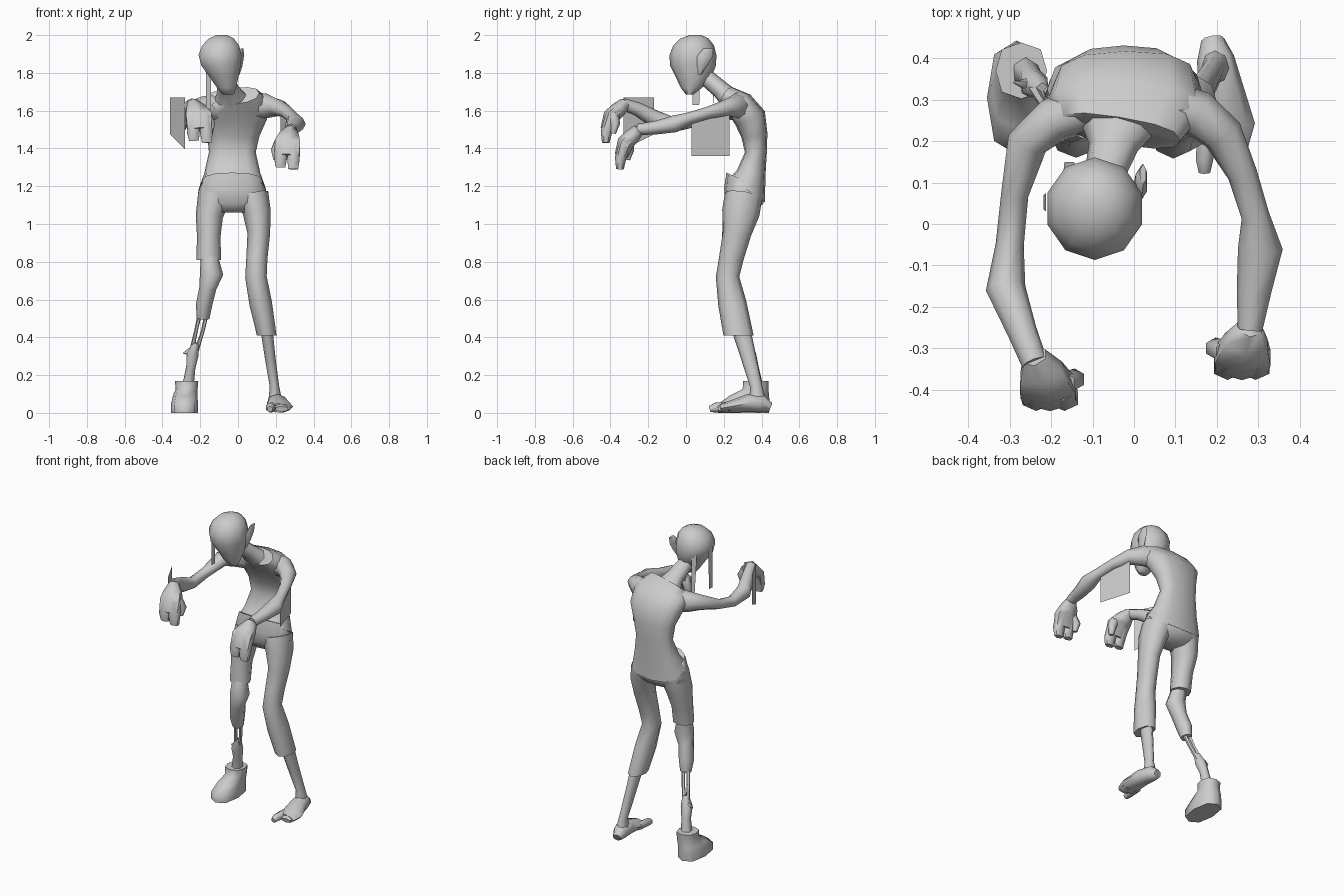
import bpy, bmesh, math
from mathutils import Vector


def loft(name, rings, n=8, p=1.0):
    """Skin rings (x, y, z, width radius, depth radius[, tilt]) square to their path.
    p below 1 makes the section boxier; tilt near 180 is for paths running down."""
    bm = bmesh.new()
    pts = [Vector(r[:3]) for r in rings]
    sec = []
    for k in range(n):
        a = math.tau * k / n - math.pi / 2
        sec.append([math.copysign(abs(f(a)) ** p, f(a)) if abs(f(a)) > 1e-6 else 0
                    for f in (math.cos, math.sin)])
    loops = []
    for i, r in enumerate(rings):
        t = (pts[min(i + 1, len(pts) - 1)] - pts[max(i - 1, 0)]).normalized()
        if len(r) > 5:
            a = math.radians(r[5])
            t = Vector((0, -math.sin(a), math.cos(a)))
        u = Vector((1, 0, 0))
        u = (u - t * u.dot(t)).normalized()
        v = t.cross(u)
        loops.append([bm.verts.new(pts[i] + u * r[3] * c + v * r[4] * s) for c, s in sec])
    for a, b in zip(loops, loops[1:]):
        for k in range(n):
            j = (k + 1) % n
            bm.faces.new((a[k], a[j], b[j], b[k]))
    bm.faces.new(loops[0][::-1])
    bm.faces.new(loops[-1])
    return finish(name, bm)


def card(name, *corners):
    bm = bmesh.new()
    bm.faces.new([bm.verts.new(c) for c in corners])
    return finish(name, bm)


def finish(name, bm):
    if len(bm.faces) > 1:
        bmesh.ops.recalc_face_normals(bm, faces=bm.faces)
    me = bpy.data.meshes.new(name)
    bm.to_mesh(me)
    bm.free()
    ob = bpy.data.objects.new(name, me)
    bpy.context.collection.objects.link(ob)
    return ob


def hand(side, wrist, knuckle, tip, inward):
    """Drooping mitten-like hand: palm, two finger clumps and a thumb."""
    w, k, t = Vector(wrist), Vector(knuckle), Vector(tip)
    loft(side + "_palm", [(*w, .032, .032), (*w.lerp(k, .5), .06, .042),
                          (*k, .078, .045), (*k.lerp(t, .5), .072, .036)], 6)
    for i, (off, length) in enumerate(((-.034, .93), (.034, 1.0))):
        o = Vector((off, 0, 0))
        mid, end = k.lerp(t, .6) + o, k.lerp(t, length) + o + Vector((0, .015, 0))
        loft(f"{side}_fingers_{i}", [(*(k + o), .038, .034), (*mid, .038, .03),
                                     (*end, .03, .02)], 6)
    a = k + Vector((inward * .04, .01, .01))
    loft(side + "_thumb", [(*a, .03, .03),
                           (*(a + Vector((inward * .025, .01, -.05))), .027, .026),
                           (*(a + Vector((inward * .022, 0, -.10))), .014, .014)], 6)


# Torso with flared shirt hem, bent spine and neck
loft("torso", [(-.03, .325, 1.18, .18, .113, -35), (-.03, .345, 1.27, .148, .077, -10),
               (-.03, .37, 1.38, .124, .058, 0), (-.025, .362, 1.47, .138, .07),
               (-.02, .34, 1.56, .174, .086), (-.02, .285, 1.63, .19, .078),
               (-.035, .225, 1.675, .15, .055)], 12, .8)
loft("neck", [(-.035, .245, 1.65, .10, .06), (-.05, .185, 1.71, .06, .048),
              (-.08, .09, 1.79, .045, .045)])

# Trousers
loft("pelvis", [(-.03, .305, 1.06, .10, .06, 0), (-.03, .31, 1.11, .185, .10, 0),
                (-.03, .305, 1.17, .18, .105, -10), (-.03, .305, 1.23, .16, .10, -25)], 12, .85)
loft("long_trouser_leg", [(.075, .305, 1.15, .088, .10), (.10, .29, 1.06, .074, .10),
                          (.11, .27, .95, .06, .075), (.10, .24, .82, .056, .065),
                          (.095, .22, .72, .057, .062), (.12, .245, .58, .06, .075),
                          (.152, .278, .41, .052, .08, 180)])
loft("torn_trouser_leg", [(-.125, .305, 1.15, .088, .10), (-.152, .285, 1.04, .072, .09),
                          (-.155, .26, .93, .062, .07), (-.155, .245, .81, .066, .06, 180)])

# Whole lower leg and bare foot
loft("bare_shin", [(.15, .29, .45, .032, .05), (.172, .335, .28, .028, .04),
                   (.193, .372, .14, .025, .032), (.198, .38, .04, .04, .05)])
loft("bare_foot", [(.19, .445, .03, .028, .025), (.197, .40, .05, .045, .048),
                   (.208, .33, .052, .055, .048), (.222, .24, .034, .07, .032),
                   (.215, .19, .026, .06, .024)], 8)
for i, (x, y) in enumerate(((.17, .125), (.23, .17))):
    loft(f"toe_{i}", [(x + .01, .24, .03, .03 + .012 * i, .028),
                      (x, y + .03, .028, .024 + .016 * i, .026),
                      (x, y, .02, .016 + .02 * i, .016)], 6)

# Wasted lower leg with exposed bones and shoe
loft("torn_knee", [(-.152, .235, .83, .045, .045), (-.14, .218, .735, .062, .058),
                   (-.16, .228, .66, .045, .05), (-.18, .252, .57, .043, .052),
                   (-.185, .265, .50, .034, .036)])
for i, dx in enumerate((-.018, .018)):
    loft(f"shin_bone_{i}", [(-.183 + dx, .262, .53, .012, .014),
                            (-.205 + dx, .295, .43, .01, .011),
                            (-.235 + dx * .7, .335, .32, .013, .015)], 5)
loft("torn_ankle", [(-.222, .32, .37, .018, .022), (-.24, .335, .31, .036, .036),
                    (-.25, .355, .24, .028, .03), (-.268, .373, .12, .036, .04)], 6)
loft("flesh_spike", [(-.23, .33, .32, .03, .028), (-.262, .338, .325, .014, .02),
                     (-.29, .342, .315, .003, .003)], 5)
loft("shoe", [(-.283, .305, 0, .072, .135, 0), (-.283, .305, .045, .072, .138, 0),
              (-.28, .335, .09, .065, .105, 0), (-.272, .368, .125, .058, .068, 0),
              (-.272, .37, .17, .062, .068, 0)], 8, .8)

# Arms held forward
loft("right_arm", [(.07, .29, 1.625, .06, .075), (.155, .265, 1.625, .058, .065),
                   (.215, .215, 1.615, .05, .045), (.262, .12, 1.59, .036, .032),
                   (.293, .02, 1.56, .034, .032), (.305, -.06, 1.53, .054, .045),
                   (.29, -.16, 1.51, .042, .036), (.28, -.255, 1.50, .03, .03)], 8)
loft("left_arm", [(-.12, .28, 1.615, .06, .075), (-.195, .25, 1.61, .055, .065),
                  (-.258, .195, 1.60, .05, .045), (-.288, .07, 1.55, .033, .031),
                  (-.30, -.05, 1.525, .034, .035), (-.31, -.155, 1.55, .048, .048),
                  (-.27, -.26, 1.61, .036, .036), (-.24, -.335, 1.635, .032, .032)], 8)
hand("right", (.28, -.25, 1.50), (.262, -.32, 1.43), (.258, -.365, 1.29), -1)
hand("left", (-.24, -.32, 1.64), (-.208, -.395, 1.57), (-.198, -.44, 1.43), 1)

# Hanging rags
card("right_sleeve_rag", (.225, .23, 1.62), (.285, .03, 1.57), (.285, .03, 1.36), (.225, .23, 1.36))
card("left_sleeve_rag", (-.36, -.17, 1.67), (-.28, -.33, 1.67), (-.28, -.33, 1.395), (-.36, -.17, 1.475))

# Head, narrowing to the chin
loft("head", [(-.052, .02, 1.685, .03, .02, 0), (-.06, .028, 1.72, .052, .055, 0),
              (-.075, .04, 1.78, .082, .095, 0), (-.09, .037, 1.84, .11, .122, 0),
              (-.095, .037, 1.895, .12, .124, 0), (-.092, .04, 1.945, .103, .108, 0),
              (-.088, .045, 1.982, .07, .075, 0), (-.085, .05, 2.0, .03, .03, 0)], 10)

# Single ear
loft("ear", [(-.005, .07, 1.79, .015, .012, 0), (.012, .085, 1.84, .014, .03, 0),
             (.018, .10, 1.89, .016, .042, 0), (.022, .12, 1.93, .008, .025, 0)], 6)

# Hair strands
card("side_strand", (-.212, .03, 1.90), (-.212, .075, 1.90), (-.218, .07, 1.63), (-.218, .035, 1.63))
card("rear_strand", (-.17, .13, 1.86), (-.14, .14, 1.86), (-.145, .15, 1.60), (-.168, .15, 1.62))

# Smooth shading with sharp creases kept
bpy.ops.object.select_all(action='SELECT')
bpy.context.view_layer.objects.active = bpy.data.objects["torso"]
bpy.ops.object.shade_smooth_by_angle(angle=math.radians(65))
